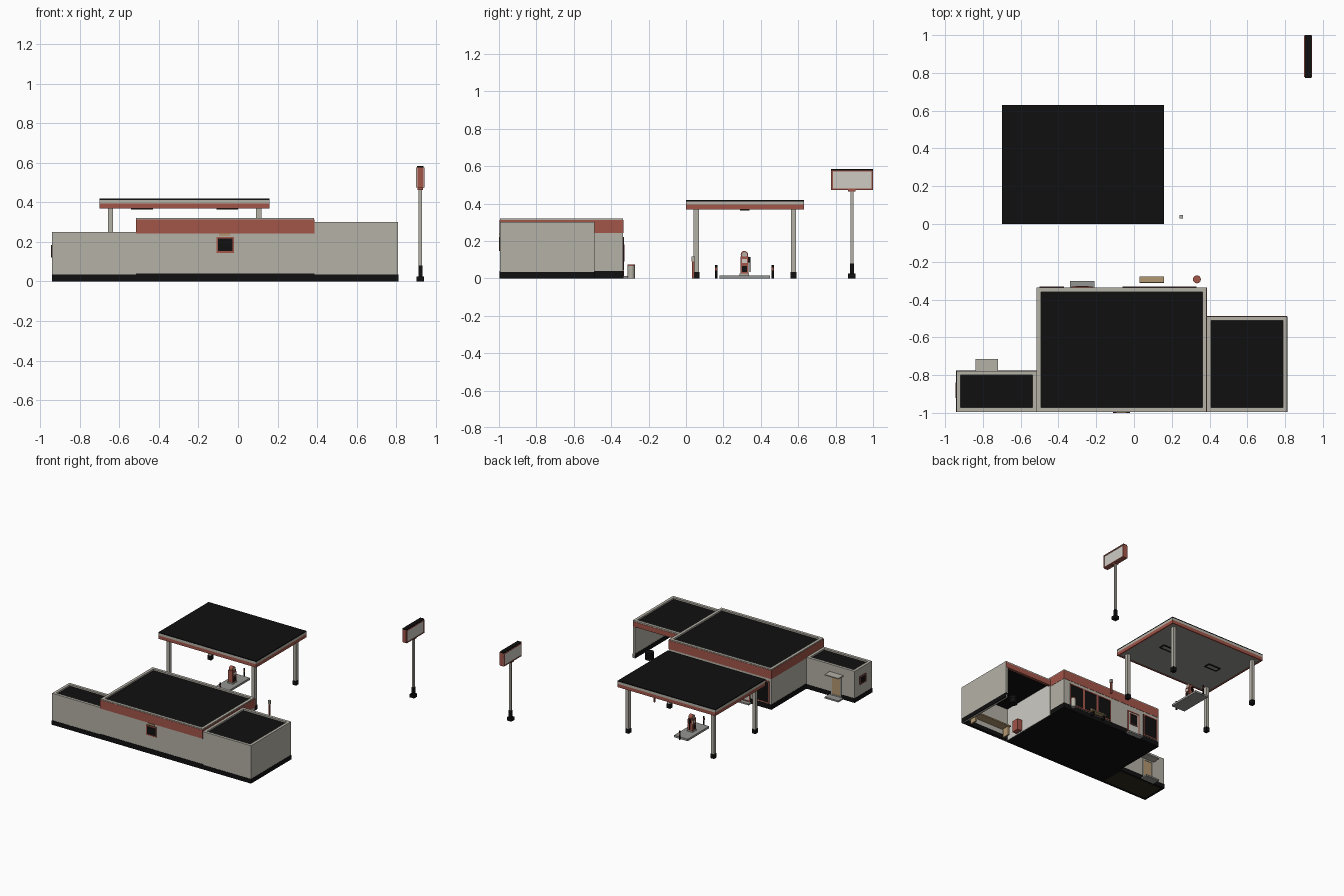
import bpy, bmesh
from mathutils import Vector, Matrix

cube = bpy.data.objects.get("Cube")
if cube:
    bpy.data.objects.remove(cube)


def material(name, rgb):
    m = bpy.data.materials.new(name)
    m.use_nodes = True
    m.diffuse_color = (*rgb, 1)
    m.node_tree.nodes["Principled BSDF"].inputs["Base Color"].default_value = (*rgb, 1)
    return m


WALL = material("stone grey", (0.46, 0.44, 0.38))
RED = material("brick red", (0.36, 0.09, 0.065))
BLACK = material("black", (0.005, 0.005, 0.005))
GREY = material("concrete grey", (0.30, 0.30, 0.29))
BEIGE = material("wood tan", (0.45, 0.31, 0.17))
WHITE = material("off white", (0.62, 0.60, 0.55))
DARK = material("dark brown", (0.03, 0.025, 0.012))


def finish(bm, name, mats):
    me = bpy.data.meshes.new(name)
    bmesh.ops.recalc_face_normals(bm, faces=bm.faces)
    bm.to_mesh(me)
    bm.free()
    for m in mats:
        me.materials.append(m)
    ob = bpy.data.objects.new(name, me)
    bpy.context.collection.objects.link(ob)
    return ob


def box(name, x, y, z, mat, bottom=None):
    """Box from three (low, high) ranges, optionally with its own underside colour."""
    bm = bmesh.new()
    lo, hi = Vector((x[0], y[0], z[0])), Vector((x[1], y[1], z[1]))
    bmesh.ops.create_cube(bm, size=1, matrix=Matrix.Translation((lo + hi) / 2) @ Matrix.Diagonal((*(hi - lo), 1)))
    bm.normal_update()
    for f in bm.faces:
        f.material_index = int(bottom is not None and f.normal.z < -0.5)
    return finish(bm, name, [mat, bottom] if bottom else [mat])


def cylinder(name, at, r, h, mat, axis="Z", sides=20):
    """Smooth cylinder, centred on 'at' along its axis."""
    bm = bmesh.new()
    turn = {"Z": Matrix(), "X": Matrix.Rotation(1.5708, 4, "Y"), "Y": Matrix.Rotation(1.5708, 4, "X")}[axis]
    bmesh.ops.create_cone(bm, cap_ends=True, segments=sides, radius1=r, radius2=r, depth=h,
                          matrix=Matrix.Translation(at) @ turn)
    for f in bm.faces:
        f.smooth = len(f.verts) == 4
    for e in bm.edges:
        e.smooth = all(len(f.verts) == 4 for f in e.link_faces)
    return finish(bm, name, [mat])


def ring(name, x, y, z, t, mat):
    """Rectangular frame of wall thickness t."""
    bm = bmesh.new()
    loops = []
    for h in z:
        for i in (0, t):
            corners = [(x[0] + i, y[0] + i), (x[1] - i, y[0] + i), (x[1] - i, y[1] - i), (x[0] + i, y[1] - i)]
            loops.append([bm.verts.new((*c, h)) for c in corners])
    low_out, low_in, top_out, top_in = loops
    for a, b in ((low_out, top_out), (top_out, top_in), (top_in, low_in), (low_in, low_out)):
        for k in range(4):
            n = (k + 1) % 4
            bm.faces.new((a[k], a[n], b[n], b[k]))
    return finish(bm, name, [mat])


def framed_panel(name, axis, at, u, z, mat, side=1, frame=RED, t=0.008):
    """Panel with four frame bars on a wall facing along x or y."""
    def plate(part, ur, zr, d, m):
        depth = tuple(sorted((at, at + side * d)))
        xy = (ur, depth) if axis == "y" else (depth, ur)
        box(f"{name}_{part}", *xy, zr, m)
    plate("pane", u, z, 0.003, mat)
    plate("left_frame", (u[0], u[0] + t), z, 0.006, frame)
    plate("right_frame", (u[1] - t, u[1]), z, 0.006, frame)
    plate("lower_frame", u, (z[0], z[0] + t), 0.006, frame)
    plate("upper_frame", u, (z[1] - t, z[1]), 0.006, frame)


def roof(name, x, y, base, top):
    ring(name + "_parapet", x, y, (base, top), 0.022, WALL)
    inner = [(r[0] + 0.021, r[1] - 0.021) for r in (x, y)]
    box(name + "_roof", *inner, (base, top - 0.012), BLACK)


BACK = -0.994
# Main shop: body, plinth, red fascia and roof
mx, my = (-0.515, 0.385), (BACK, -0.337)
box("shop_body", mx, my, (0.001, 0.245), WALL, BLACK)
ring("shop_plinth", (mx[0] - 0.002, mx[1] + 0.002), (my[0] - 0.002, my[1] + 0.002), (0, 0.04), 0.02, BLACK)
ring("shop_fascia", (mx[0] - 0.002, mx[1] + 0.002), (my[0] - 0.002, my[1] + 0.002), (0.243, 0.312), 0.02, RED)
roof("shop", mx, my, 0.245, 0.32)

# Left annex seen from the road side, with door, step, awning and window
ax, ay = (-0.94, -0.515), (BACK, -0.777)
box("annex_body", ax, ay, (0.001, 0.215), WALL, DARK)
ring("annex_plinth", (ax[0] - 0.002, ax[1]), (ay[0] - 0.002, ay[1] + 0.002), (0, 0.035), 0.02, BLACK)
roof("annex", ax, ay, 0.215, 0.25)
framed_panel("annex_door", "y", ay[1], (-0.825, -0.735), (0.012, 0.175), BEIGE, frame=WALL)
box("annex_step", (-0.84, -0.72), (ay[1], -0.715), (0, 0.012), GREY)
box("annex_awning", (-0.84, -0.72), (ay[1], -0.715), (0.183, 0.191), WALL)
framed_panel("annex_window", "x", ax[0], (-0.92, -0.84), (0.12, 0.185), BLACK, side=-1)

# Open garage bay
gx, gy = (0.385, 0.81), (BACK, -0.49)
box("garage_side_wall", (0.792, 0.81), gy, (0, 0.27), WALL)
box("garage_rear_wall", gx, (BACK, BACK + 0.018), (0, 0.27), WALL)
box("garage_inner_wall", (0.385, 0.39), gy, (0.0, 0.27), WHITE)
box("garage_side_plinth", (0.79, 0.812), gy, (0, 0.035), BLACK)
box("garage_rear_plinth", gx, (BACK - 0.002, BACK + 0.02), (0, 0.035), BLACK)
box("garage_ceiling", gx, gy, (0.262, 0.27), BLACK)
box("garage_header", gx, (gy[1] - 0.02, gy[1] + 0.002), (0.25, 0.29), RED)
roof("garage", gx, gy, 0.27, 0.30)
box("workbench_top", (0.42, 0.76), (-0.97, -0.90), (0.07, 0.08), BEIGE)
for x in (0.43, 0.74):
    box("workbench_leg", (x, x + 0.012), (-0.965, -0.905), (0, 0.07), BEIGE)
box("tool_cabinet", (0.40, 0.44), (-0.86, -0.80), (0, 0.09), RED)
for k in range(3):
    cylinder("tyre", (0.70, -0.54, 0.01 + k * 0.02), 0.032, 0.018, BLACK)

# Shop front: three large windows, door with step, narrow window
for k in range(3):
    x = -0.06 + k * 0.13
    framed_panel("shop_window", "y", my[1], (x, x + 0.13), (0.045, 0.22), BLACK)
framed_panel("shop_door", "y", my[1], (-0.33, -0.22), (0.012, 0.20), WHITE)
framed_panel("door_glass", "y", my[1] + 0.003, (-0.31, -0.24), (0.09, 0.18), BLACK, t=0.005)
framed_panel("small_window", "y", my[1], (-0.50, -0.37), (0.045, 0.22), BLACK)
box("shop_step", (-0.34, -0.21), (my[1], -0.302), (0, 0.012), GREY)

# Rear window with small hood
framed_panel("rear_window", "y", BACK, (-0.11, -0.02), (0.145, 0.225), BLACK, side=-1)
box("rear_window_hood", (-0.095, -0.04), (BACK - 0.006, BACK), (0.23, 0.242), BEIGE)

# Bench and litter bin
box("bench_seat", (0.03, 0.16), (-0.31, -0.278), (0.03, 0.038), BEIGE)
box("bench_back", (0.03, 0.16), (-0.312, -0.306), (0.038, 0.065), BEIGE)
for x in (0.04, 0.14):
    box("bench_leg", (x, x + 0.01), (-0.308, -0.282), (0, 0.03), BLACK)
cylinder("bin_body", (0.333, -0.293, 0.034), 0.019, 0.068, WALL)
cylinder("bin_lid", (0.333, -0.293, 0.071), 0.021, 0.008, RED)

# Forecourt canopy with four columns and two lamps
cx, cy = (-0.70, 0.16), (0.0, 0.63)
box("canopy_core", (cx[0] + 0.01, cx[1] - 0.01), (cy[0] + 0.01, cy[1] - 0.01), (0.372, 0.41), GREY)
ring("canopy_red_band", cx, cy, (0.368, 0.394), 0.012, RED)
ring("canopy_light_band", cx, cy, (0.394, 0.413), 0.012, WALL)
box("canopy_top", cx, cy, (0.412, 0.42), BLACK)
for x in (-0.645, 0.105):
    for y in (0.055, 0.575):
        box("canopy_column", (x - 0.013, x + 0.013), (y - 0.014, y + 0.014), (0.03, 0.375), WALL)
        box("column_foot", (x - 0.015, x + 0.015), (y - 0.016, y + 0.016), (0, 0.035), BLACK)
for x in (-0.485, -0.055):
    ring("lamp_rim", (x - 0.055, x + 0.055), (0.29, 0.34), (0.364, 0.373), 0.006, BLACK)
    box("lamp_panel", (x - 0.05, x + 0.05), (0.295, 0.335), (0.368, 0.373), GREY)

# Pump island
box("island", (-0.33, -0.21), (0.18, 0.45), (0, 0.016), GREY)
box("pump_base", (-0.293, -0.247), (0.287, 0.338), (0.016, 0.026), WALL)
box("pump_body", (-0.29, -0.25), (0.291, 0.334), (0.026, 0.118), RED)
for side, face in ((1, -0.25), (-1, -0.29)):
    framed_panel("pump_panel", "x", face, (0.295, 0.33), (0.03, 0.07), BLACK, side, t=0.004)
    framed_panel("pump_dial", "x", face, (0.295, 0.33), (0.078, 0.108), WHITE, side, t=0.004)
cylinder("pump_crown", (-0.27, 0.3125, 0.126), 0.02, 0.032, RED, "X")
cylinder("pump_crown_face", (-0.27, 0.3125, 0.126), 0.014, 0.036, WALL, "X")
box("pump_nozzle", (-0.276, -0.264), (0.334, 0.344), (0.085, 0.115), BLACK)
cylinder("pump_hose", (-0.27, 0.342, 0.065), 0.003, 0.06, BLACK, sides=8)
for y in (0.162, 0.464):
    cylinder("bollard", (-0.27, y, 0.036), 0.006, 0.072, BLACK, sides=12)
    cylinder("bollard_band", (-0.27, y, 0.05), 0.007, 0.014, RED, sides=12)

# Air pump post
box("air_post", (0.244, 0.256), (0.032, 0.045), (0, 0.09), RED)
box("air_head", (0.241, 0.259), (0.03, 0.047), (0.09, 0.117), WALL)

# Roadside sign
px, py = 0.922, 0.887
box("sign_foot", (px - 0.02, px + 0.02), (py - 0.02, py + 0.02), (0, 0.025), BLACK)
box("sign_pole_sleeve", (px - 0.01, px + 0.01), (py - 0.01, py + 0.01), (0.025, 0.08), BLACK)
box("sign_pole", (px - 0.008, px + 0.008), (py - 0.008, py + 0.008), (0.08, 0.475), WALL)
box("sign_collar", (px - 0.014, px + 0.014), (py - 0.02, py + 0.02), (0.463, 0.475), RED)
box("sign_case", (px - 0.015, px + 0.015), (0.776, 1.0), (0.473, 0.577), RED)
box("sign_cap", (px - 0.017, px + 0.017), (0.774, 1.0), (0.577, 0.584), BLACK)
for side in (1, -1):
    framed_panel("sign_face", "x", px + side * 0.015, (0.778, 0.998), (0.474, 0.577), WHITE, side, t=0.007)
